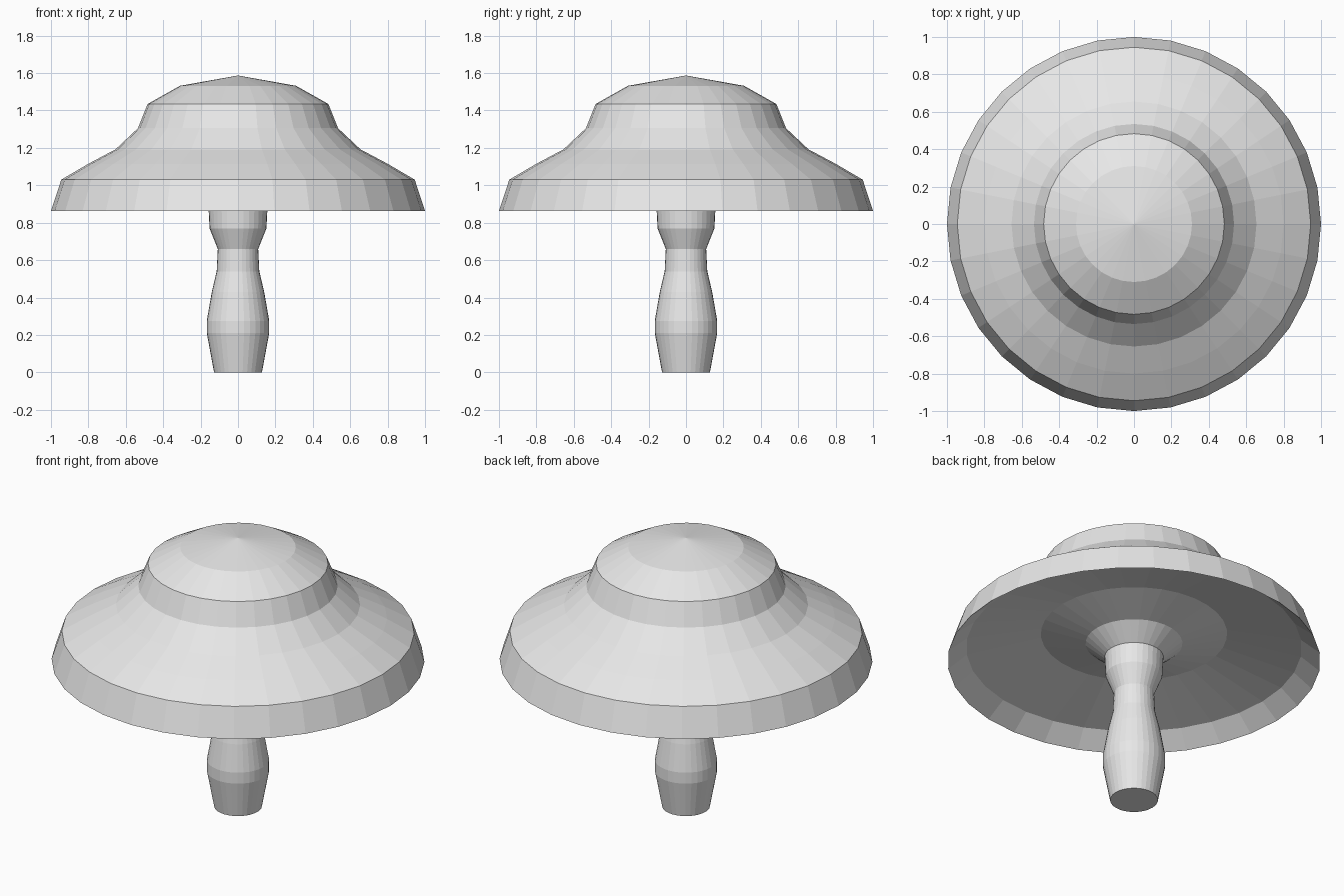
import bpy, bmesh, math

if "Cube" in bpy.data.objects:
    bpy.data.objects.remove(bpy.data.objects["Cube"])

SIDES = 32

grey = bpy.data.materials.new("plain grey")
grey.diffuse_color = (0.8, 0.8, 0.8, 1.0)
grey.use_nodes = True
grey.node_tree.nodes["Principled BSDF"].inputs["Base Color"].default_value = grey.diffuse_color


def lathe(name, profile):
    """Revolve (radius, height) points around z; radius 0 makes a single pole."""
    bm = bmesh.new()
    rings = []
    for r, z in profile:
        n = 1 if r == 0 else SIDES
        rings.append([bm.verts.new((r * math.cos(2 * math.pi * i / SIDES),
                                    r * math.sin(2 * math.pi * i / SIDES), z))
                      for i in range(n)])
    for a, b in zip(rings, rings[1:]):
        for i in range(SIDES):
            j = (i + 1) % SIDES
            if len(a) == 1:
                bm.faces.new((a[0], b[j], b[i]))
            elif len(b) == 1:
                bm.faces.new((a[i], a[j], b[0]))
            else:
                bm.faces.new((a[i], a[j], b[j], b[i]))
    mesh = bpy.data.meshes.new(name)
    bm.to_mesh(mesh)
    bm.free()
    mesh.materials.append(grey)
    obj = bpy.data.objects.new(name, mesh)
    bpy.context.collection.objects.link(obj)
    return obj


# Stem: closed foot, bulging belly, narrow waist, flared neck
lathe("stem", [(0, 0), (0.128, 0), (0.167, 0.21), (0.167, 0.275), (0.14, 0.43),
               (0.114, 0.54), (0.108, 0.66), (0.152, 0.77), (0.158, 0.885)])

# Cap: hollow underside from the neck out to the rim, then over the stepped top
lathe("cap", [(0.158, 0.885), (0.26, 0.97), (0.50, 1.03), (0.90, 0.945),
              (1.0, 0.862), (0.945, 1.03), (0.80, 1.115), (0.655, 1.192),
              (0.535, 1.305), (0.483, 1.435), (0.31, 1.532), (0, 1.587)])
